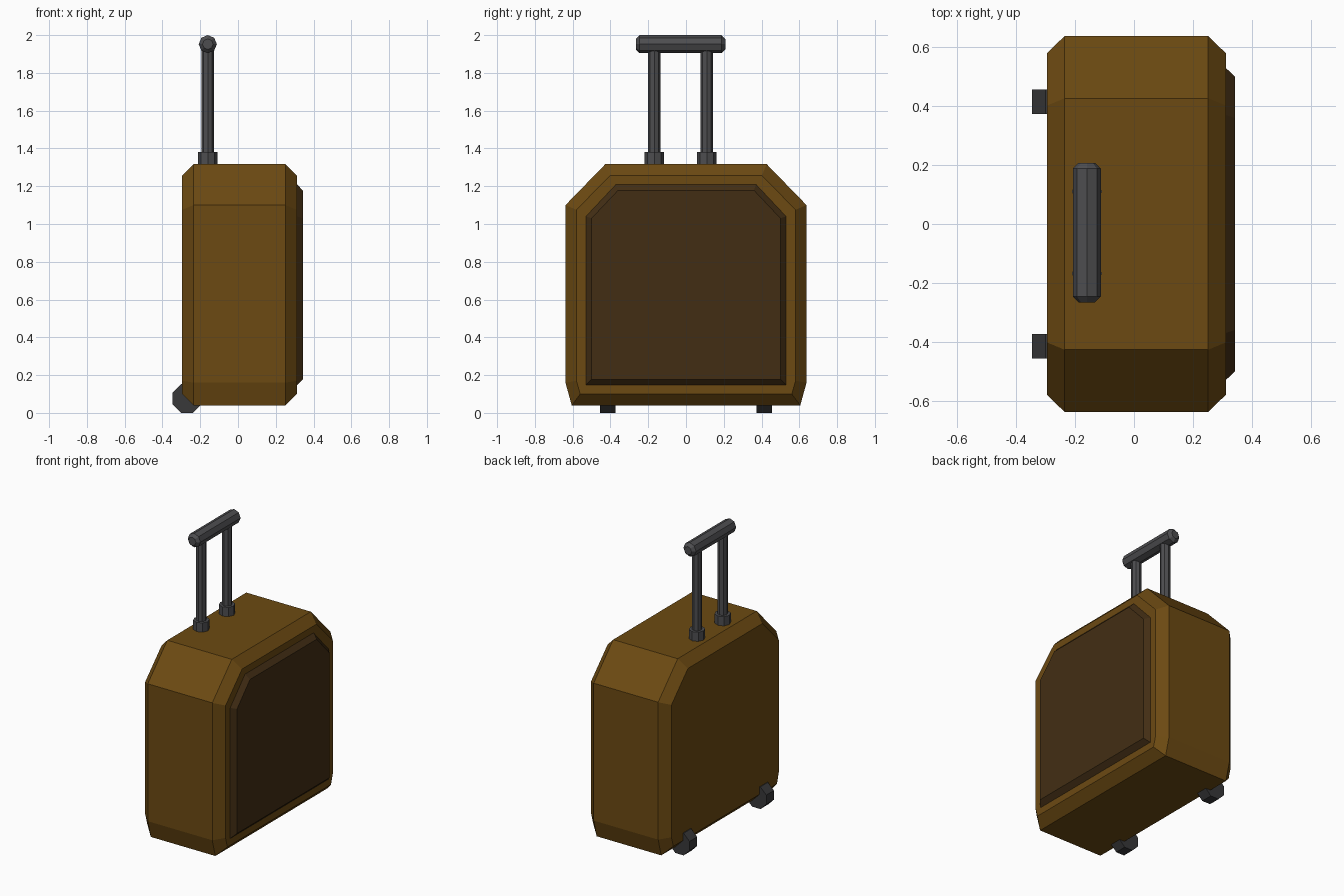
import bpy, bmesh
from math import cos, sin, pi
from mathutils import Vector

if "Cube" in bpy.data.objects:
    bpy.data.objects.remove(bpy.data.objects["Cube"])


def material(name, rgb):
    m = bpy.data.materials.new(name)
    m.diffuse_color = (*rgb, 1)
    m.use_nodes = True
    m.node_tree.nodes["Principled BSDF"].inputs["Base Color"].default_value = m.diffuse_color
    return m


BROWN = material("brown_shell", (0.15, 0.068, 0.006))
DARK = material("dark_panel", (0.055, 0.027, 0.007))
METAL = material("dark_metal", (0.075, 0.075, 0.08))
RUBBER = material("black_rubber", (0.04, 0.04, 0.042))


def loft(name, rings, mat):
    """Skin a list of matching point rings and cap both ends."""
    bm = bmesh.new()
    loops = [[bm.verts.new(p) for p in ring] for ring in rings]
    n = len(loops[0])
    for a, b in zip(loops, loops[1:]):
        for i in range(n):
            j = (i + 1) % n
            bm.faces.new((a[i], a[j], b[j], b[i]))
    bm.faces.new(loops[0])
    bm.faces.new(loops[-1])
    bmesh.ops.recalc_face_normals(bm, faces=bm.faces)
    mesh = bpy.data.meshes.new(name)
    bm.to_mesh(mesh)
    bm.free()
    mesh.materials.append(mat)
    obj = bpy.data.objects.new(name, mesh)
    bpy.context.collection.objects.link(obj)
    return obj


def outline(x, half):
    """Mirror half of a (y, z) outline across y = 0 at depth x."""
    return [(x, y, z) for y, z in half] + [(x, -y, z) for y, z in reversed(half)]


def rod(name, centre, axis, stations, mat, turn=0.0):
    """Eight-sided rod; stations are (distance along axis, radius)."""
    rings = []
    for d, r in stations:
        ring = []
        for i in range(8):
            a = i * pi / 4 + turn
            u, v = r * cos(a), r * sin(a)
            off = (u, d, v) if axis == "Y" else (u, v, d)
            ring.append(Vector(centre) + Vector(off))
        rings.append(ring)
    return loft(name, rings, mat)


# Case shell with chamfered front and back rims
wide = [(0.605, 0.04), (0.638, 0.16), (0.638, 1.10), (0.427, 1.317)]
narrow = [(0.56, 0.10), (0.58, 0.17), (0.58, 1.075), (0.402, 1.257)]
loft("case_shell", [outline(-0.296, narrow), outline(-0.236, wide),
                    outline(0.252, wide), outline(0.312, narrow)], BROWN)

# Raised panel on the broad side
base = [(0.53, 0.147), (0.53, 1.04), (0.37, 1.21)]
face = [(0.50, 0.178), (0.50, 1.03), (0.36, 1.178)]
loft("side_panel", [outline(0.30, base), outline(0.312, base),
                    outline(0.343, face)], DARK)

# Wheels at the lower back edge
for side, y in (("left", -0.415), ("right", 0.415)):
    rod(f"{side}_wheel", (-0.27, y, 0.076), "Y",
        [(-0.041, 0.082), (0.041, 0.082)], RUBBER, pi / 8)

# Telescopic posts with collars
for side, y in (("left", -0.168), ("right", 0.11)):
    rod(f"{side}_post", (-0.16, y, 0), "Z", [(1.30, 0.032), (1.94, 0.032)], METAL)
    rod(f"{side}_collar", (-0.16, y, 0), "Z", [(1.30, 0.051), (1.38, 0.051)], METAL)

# Grip with tapered ends
rod("handle_grip", (-0.16, -0.029, 1.952), "Y",
    [(-0.237, 0.028), (-0.217, 0.048), (0.217, 0.048), (0.237, 0.028)], METAL)
